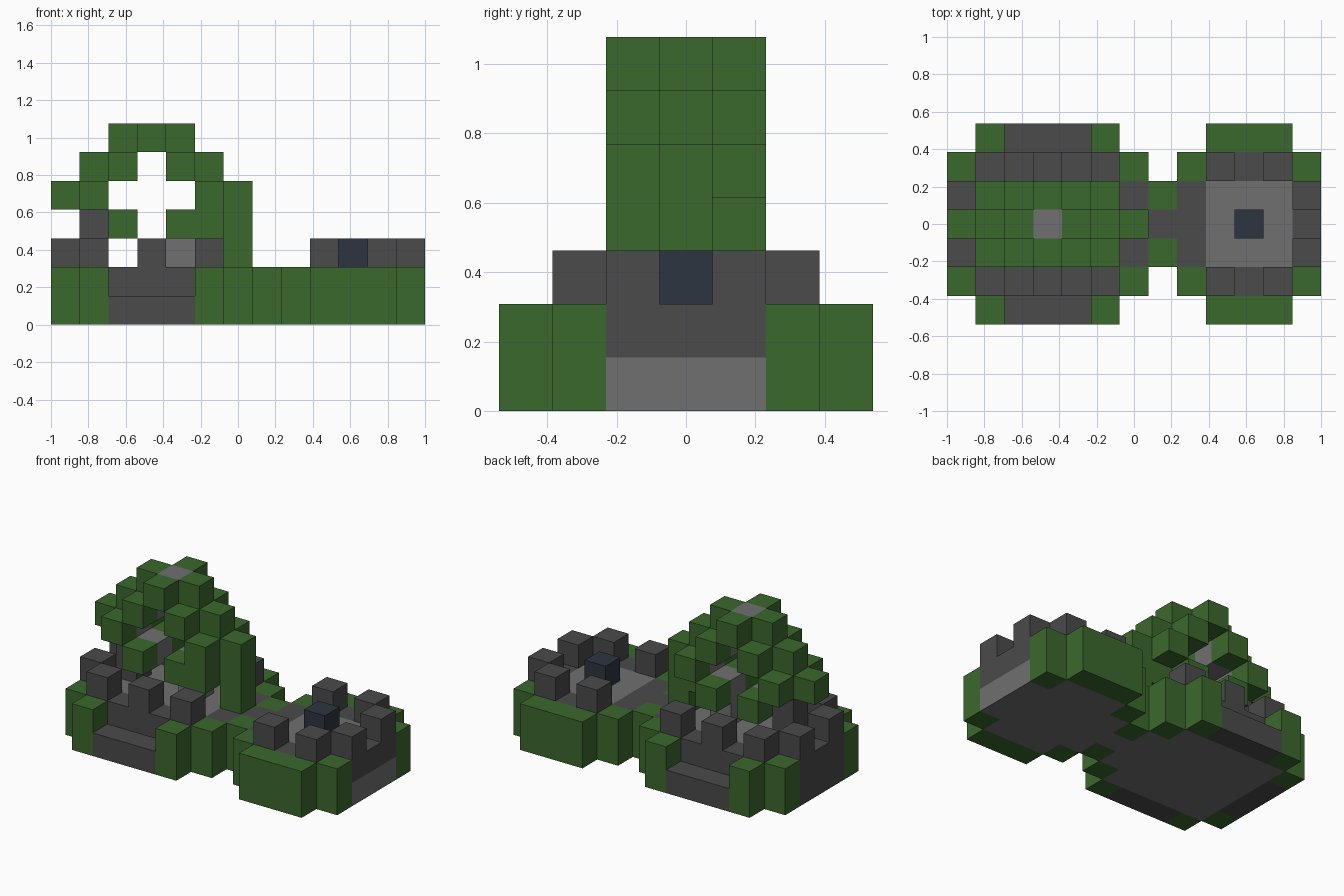
import bpy
import bmesh
from mathutils import Vector

cube = bpy.data.objects.get("Cube")
if cube:
    bpy.data.objects.remove(cube, do_unlink=True)

S = 2 / 13  # block size


def make_material(name, rgb):
    mat = bpy.data.materials.new(name)
    mat.use_nodes = True
    colour = (*rgb, 1)
    mat.diffuse_color = colour
    mat.node_tree.nodes["Principled BSDF"].inputs["Base Color"].default_value = colour
    return mat


MATS = {
    "green": make_material("leaf green", (0.044, 0.138, 0.026)),
    "dark": make_material("dark stone", (0.069, 0.069, 0.069)),
    "light": make_material("light stone", (0.162, 0.162, 0.162)),
    "navy": make_material("navy", (0.026, 0.036, 0.053)),
}

blocks = {}  # grid position -> (part name, colour)


def span(a, b):
    return range(a, b + 1)


def fill(part, colour, xs, ys, zs):
    """Fill blocks; each row in ys is mirrored across the long axis."""
    for x in xs:
        for y in ys:
            for z in zs:
                for side in (y, -y):
                    blocks[x, side, z] = (part, colour)


low = span(0, 1)
middle = span(0, 1)  # rows from the centre line outward

# Large court: stone base, steps and pale floor
fill("court_base", "light", span(1, 6), span(0, 2), [0])
fill("court_walls", "dark", span(1, 5), span(0, 2), [1])
fill("court_walls", "dark", [0], middle, low)
fill("court_walls", "dark", [6], middle, [1])
fill("court_floor", "light", span(1, 5), middle, [1])
fill("side_steps", "dark", span(2, 4), [3], [0])
fill("court_hedges", "green", [1, 5], [3], low)
fill("court_hedges", "green", [0, 6], [2], low)
fill("court_battlements", "dark", [1, 3, 5], [2], [2])
fill("court_battlements", "dark", [0], [1], [2])

# Bridge between the courts
fill("bridge_base", "light", [7], [0], [0])
fill("bridge_path", "dark", [7], [0], [1])
fill("bridge_hedges", "green", [7], [1], low)

# Small court with its centre stone
fill("small_base", "light", span(8, 12), middle, [0])
fill("small_base", "light", span(9, 11), [2], [0])
fill("small_walls", "dark", [8, 12], middle, [1])
fill("small_walls", "dark", span(9, 11), [2], [1])
fill("small_floor", "light", span(9, 11), middle, [1])
fill("small_hedges", "green", span(9, 11), [3], low)
fill("small_hedges", "green", [8, 12], [2], low)
fill("small_battlements", "dark", [9, 11], [2], [2])
fill("small_battlements", "dark", [12], [1], [2])
fill("centre_stone", "navy", [10], [0], [2])

# Arched ring: pale core wrapped in green
core = [(2, 3), (1, 4), (2, 5), (3, 6), (4, 5), (5, 4), (4, 3)]
for x, z in core:
    fill("ring_core", "light", [x], [0], [z])
    fill("ring_leaves", "green", [x], [1], [z])
for x, z in [(0, 4), (1, 5), (2, 6), (4, 6), (5, 5), (6, 4)]:
    fill("ring_leaves", "green", [x], [0], [z])
blocks[5, -1, 3] = ("ring_leaves", "green")
fill("ring_leaves", "green", [5], [0], [3])
fill("ring_pillar", "green", [6], [0], span(2, 3))
fill("ring_foot", "light", [4], [0], [2])
fill("ring_support", "dark", [1], [0], span(2, 3))

AXES = [Vector(a) for a in ((1, 0, 0), (0, 1, 0), (0, 0, 1))]


def build(part, colour):
    """Make one mesh from the exposed faces of a part's blocks."""
    bm = bmesh.new()
    for cell, entry in blocks.items():
        if entry[0] != part:
            continue
        centre = Vector((cell[0] - 6, cell[1], cell[2] + 0.5))
        for k in range(3):
            for sign in (1, -1):
                n = AXES[k] * sign
                u = AXES[(k + 1) % 3] / 2
                v = AXES[(k + 2) % 3] / 2 * sign
                beside = tuple(round(c + d) for c, d in zip(cell, n))
                if beside in blocks:
                    continue
                mid = centre + n / 2
                corners = (mid - u - v, mid + u - v, mid + u + v, mid - u + v)
                bm.faces.new([bm.verts.new(p * S) for p in corners])
    bmesh.ops.remove_doubles(bm, verts=bm.verts, dist=S / 100)
    mesh = bpy.data.meshes.new(part)
    bm.to_mesh(mesh)
    bm.free()
    mesh.materials.append(MATS[colour])
    obj = bpy.data.objects.new(part, mesh)
    bpy.context.collection.objects.link(obj)


for part, colour in dict.fromkeys(blocks.values()):
    build(part, colour)
